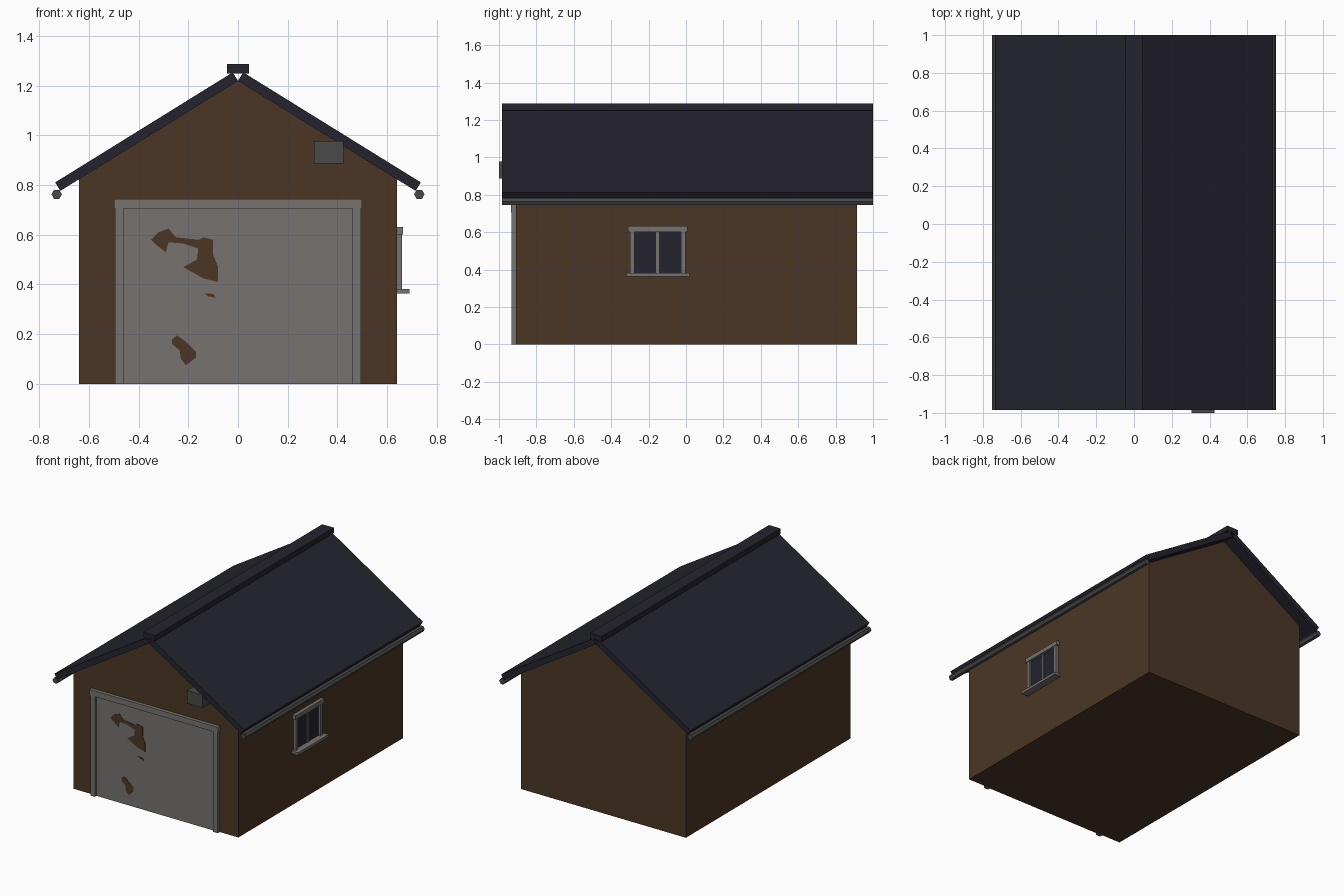
import bpy
import math
from mathutils import Vector

cube = bpy.data.objects.get("Cube")
if cube:
    bpy.data.objects.remove(cube, do_unlink=True)


def material(name, color):
    m = bpy.data.materials.new(name)
    m.use_nodes = True
    m.diffuse_color = (*color, 1)
    m.node_tree.nodes["Principled BSDF"].inputs["Base Color"].default_value = (*color, 1)
    return m


WALL = material("brown wall", (0.07, 0.037, 0.018))
ROOF = material("dark slate", (0.018, 0.0175, 0.028))
TRIM = material("pale grey trim", (0.18, 0.17, 0.16))
METAL = material("dark grey metal", (0.068, 0.068, 0.068))
GLASS = material("dark glass", (0.017, 0.017, 0.028))


def prism(name, profile, y0, y1, mat):
    """Extrude an x-z outline along y."""
    n = len(profile)
    verts = [(x, y, z) for y in (y0, y1) for x, z in profile]
    faces = [tuple(range(n)), tuple(reversed(range(n, 2 * n)))]
    faces += [(i, i + n, (i + 1) % n + n, (i + 1) % n) for i in range(n)]
    mesh = bpy.data.meshes.new(name)
    mesh.from_pydata(verts, [], faces)
    # Consistent outward normals whichever way the outline runs
    area = sum(a[0] * b[1] - b[0] * a[1]
               for a, b in zip(profile, profile[1:] + profile[:1]))
    if area < 0:
        mesh.flip_normals()
    mesh.materials.append(mat)
    obj = bpy.data.objects.new(name, mesh)
    bpy.context.collection.objects.link(obj)
    return obj


def box(name, xs, ys, zs, mat):
    (x0, x1), (z0, z1) = xs, zs
    return prism(name, [(x0, z0), (x1, z0), (x1, z1), (x0, z1)], *ys, mat)


HALF, FRONT, BACK = 0.64, -0.91, 0.915
ROOF_Y = (-0.985, 1.0)
APEX = Vector((0, 1.22))
EAVE = Vector((0.715, 0.777))

# Walls with gable ends
slope = (APEX.y - EAVE.y) / EAVE.x
shoulder = APEX.y - slope * HALF
prism("walls", [(-HALF, 0), (HALF, 0), (HALF, shoulder), tuple(APEX),
                (-HALF, shoulder)], FRONT, BACK, WALL)

# Roof slabs and gutters, one on each side
run = (EAVE - APEX).normalized()
lift = Vector((-run.y, run.x)) * 0.04
for side, s in (("left", 1), ("right", -1)):
    slab = [APEX, EAVE, EAVE + lift, APEX + lift]
    prism(side + "_roof_slab", [(s * p.x, p.y) for p in slab], *ROOF_Y, ROOF)
    ring = [math.radians(60 * k) for k in range(6)]
    prism(side + "_gutter", [(s * 0.73 + 0.021 * math.cos(a),
                              0.763 + 0.021 * math.sin(a)) for a in ring],
          *ROOF_Y, METAL)
box("ridge_cap", (-0.045, 0.045), ROOF_Y, (1.25, 1.287), ROOF)

# Garage door and its surround
box("garage_door", (-0.46, 0.46), (-0.914, FRONT), (0, 0.705), TRIM)
for side, x0, x1 in (("left", 0.46, 0.495), ("right", -0.495, -0.46)):
    box(side + "_door_post", (x0, x1), (-0.932, FRONT), (0, 0.705), TRIM)
box("door_header", (-0.5, 0.5), (-0.935, FRONT), (0.705, 0.745), TRIM)

# Worn patches on the door
patches = {
    "upper_worn_patch": [
        (-.35, .58), (-.32, .61), (-.28, .625), (-.25, .59), (-.16, .58),
        (-.14, .59), (-.10, .58), (-.10, .52), (-.08, .47), (-.08, .41),
        (-.14, .425), (-.22, .47), (-.165, .50), (-.16, .545), (-.22, .565),
        (-.28, .57), (-.29, .53), (-.33, .56)],
    "middle_worn_patch": [(-.135, .365), (-.10, .362), (-.09, .347), (-.12, .352)],
    "lower_worn_patch": [
        (-.265, .18), (-.245, .195), (-.21, .17), (-.17, .13), (-.17, .105),
        (-.21, .075), (-.23, .10), (-.235, .135), (-.265, .16)],
}
for name, outline in patches.items():
    prism(name, outline, -0.916, -0.914, WALL)

# Wall lamp under the front gable
box("gable_lamp", (0.305, 0.425), (-1.0, FRONT), (0.887, 0.977), METAL)

# Side window
box("window_glass", (HALF, 0.645), (-0.28, -0.025), (0.375, 0.61), GLASS)
box("window_mullion", (HALF, 0.652), (-0.16, -0.145), (0.38, 0.605), TRIM)
box("window_front_jamb", (HALF, 0.66), (-0.3, -0.275), (0.38, 0.605), TRIM)
box("window_back_jamb", (HALF, 0.66), (-0.028, -0.003), (0.38, 0.605), TRIM)
box("window_header", (HALF, 0.665), (-0.31, 0.008), (0.602, 0.632), TRIM)
box("window_sill", (HALF, 0.69), (-0.318, 0.018), (0.364, 0.382), TRIM)
